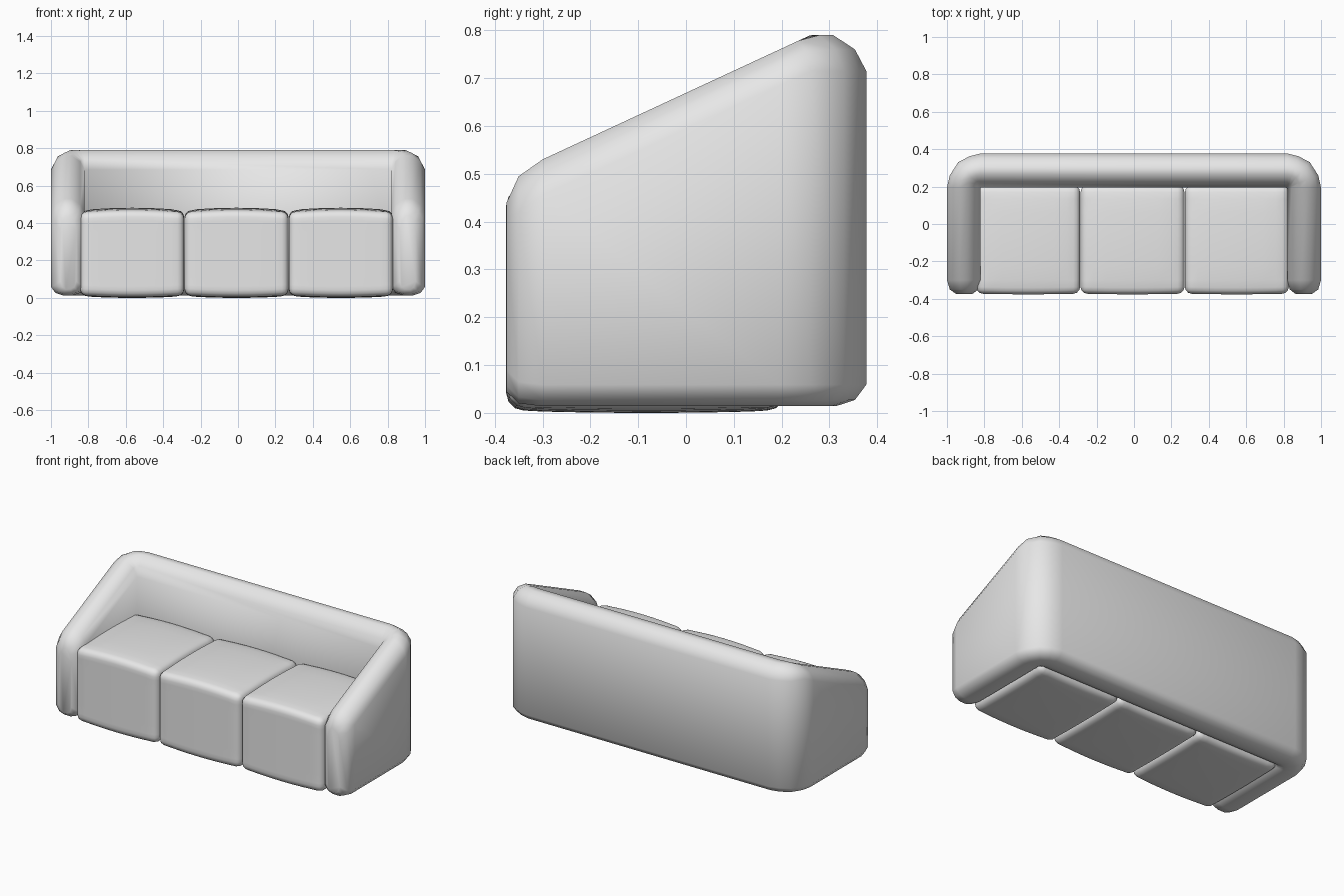
import bpy
import bmesh
from math import radians

cube = bpy.data.objects.get("Cube")
if cube:
    bpy.data.objects.remove(cube, do_unlink=True)

# Single upholstery colour
fabric = bpy.data.materials.new("light_grey_fabric")
fabric.use_nodes = True
COLOUR = (0.8, 0.8, 0.8, 1)
fabric.diffuse_color = COLOUR
fabric.node_tree.nodes["Principled BSDF"].inputs["Base Color"].default_value = COLOUR


def finish(name, bm):
    """Turn a bmesh into a smooth shaded, upholstered object."""
    bmesh.ops.recalc_face_normals(bm, faces=bm.faces[:])
    mesh = bpy.data.meshes.new(name)
    bm.to_mesh(mesh)
    bm.free()
    mesh.materials.append(fabric)
    obj = bpy.data.objects.new(name, mesh)
    bpy.context.collection.objects.link(obj)
    bpy.ops.object.select_all(action='DESELECT')
    bpy.context.view_layer.objects.active = obj
    obj.select_set(True)
    bpy.ops.object.shade_smooth_by_angle(angle=radians(60))
    return obj


def rim_height(y):
    """The arms slope up towards the level back."""
    return min(0.79, 0.53 + 0.464 * (y + 0.30))


# Wall stations from arm front to back: outer point, inner point, top drop, bottom lift
INNER = (-0.82, 0.195)
half = [
    ((-0.95, -0.375), (-0.865, -0.375), 0.055, 0.03),
    ((-0.985, -0.35), (-0.833, -0.35), 0.012, 0.006),
    ((-1.0, -0.30), (-0.82, -0.30), 0, 0),
    ((-1.0, 0.195), INNER, 0, 0),
    ((-0.985, 0.26), INNER, 0, 0),
    ((-0.94, 0.33), INNER, 0, 0),
    ((-0.88, 0.362), INNER, 0, 0),
    ((-0.82, 0.377), INNER, 0, 0),
]
mirrored = [((-o[0], o[1]), (-i[0], i[1]), d, l) for o, i, d, l in reversed(half)]

# Wall cross-section: fraction across the wall, distance from its top or bottom
TOP = [(0, 0.075), (0.13, 0.03), (0.38, 0), (0.62, 0), (0.87, 0.03), (1, 0.075)]
BOTTOM = [(1, 0.045), (0.87, 0.013), (0.65, 0), (0.35, 0), (0.13, 0.013), (0, 0.045)]

# Back and arms as one continuous padded wall
bm = bmesh.new()
rings = []
for outer, inner, drop, lift in half + mirrored:
    ring = []
    for section, is_top in ((TOP, True), (BOTTOM, False)):
        for u, depth in section:
            x = outer[0] + (inner[0] - outer[0]) * u
            y = outer[1] + (inner[1] - outer[1]) * u
            z = rim_height(y) - depth - drop if is_top else 0.014 + depth + lift
            ring.append(bm.verts.new((x, y, z)))
    rings.append(ring)
for a, b in zip(rings, rings[1:]):
    for k in range(len(a)):
        n = (k + 1) % len(a)
        bm.faces.new((a[k], a[n], b[n], b[k]))
bm.faces.new(rings[0])
bm.faces.new(rings[-1])
bmesh.ops.remove_doubles(bm, verts=bm.verts[:], dist=0.0005)
finish("back_and_arms", bm)


# Plump seat cushions with rounded edges
def cushion(name, centre_x):
    bm = bmesh.new()
    bmesh.ops.create_cube(bm, size=2)
    bmesh.ops.subdivide_edges(bm, edges=bm.edges[:], cuts=7, use_grid_fill=True)
    rim = [e for e in bm.edges if e.calc_face_angle() > 1]
    for v in bm.verts:
        x, y, z = v.co
        puff_x, puff_y = 1 - x * x, 1 - y * y
        if z > 0:
            bulge = 0.014 * puff_x + 0.012 * puff_y
        else:
            bulge = 0.009 * puff_x + 0.005 * puff_y
        v.co = (centre_x + 0.278 * x,
                -0.083 + 0.289 * y - 0.004 * puff_x * (y < -0.99),
                0.235 + 0.221 * z + bulge * z)
    bmesh.ops.bevel(bm, geom=rim, offset=0.036, segments=3, profile=0.5,
                    affect='EDGES', clamp_overlap=True)
    finish(name, bm)


for name, offset in (("right", -1), ("middle", 0), ("left", 1)):
    cushion(name + "_seat_cushion", -0.008 + 0.558 * offset)
